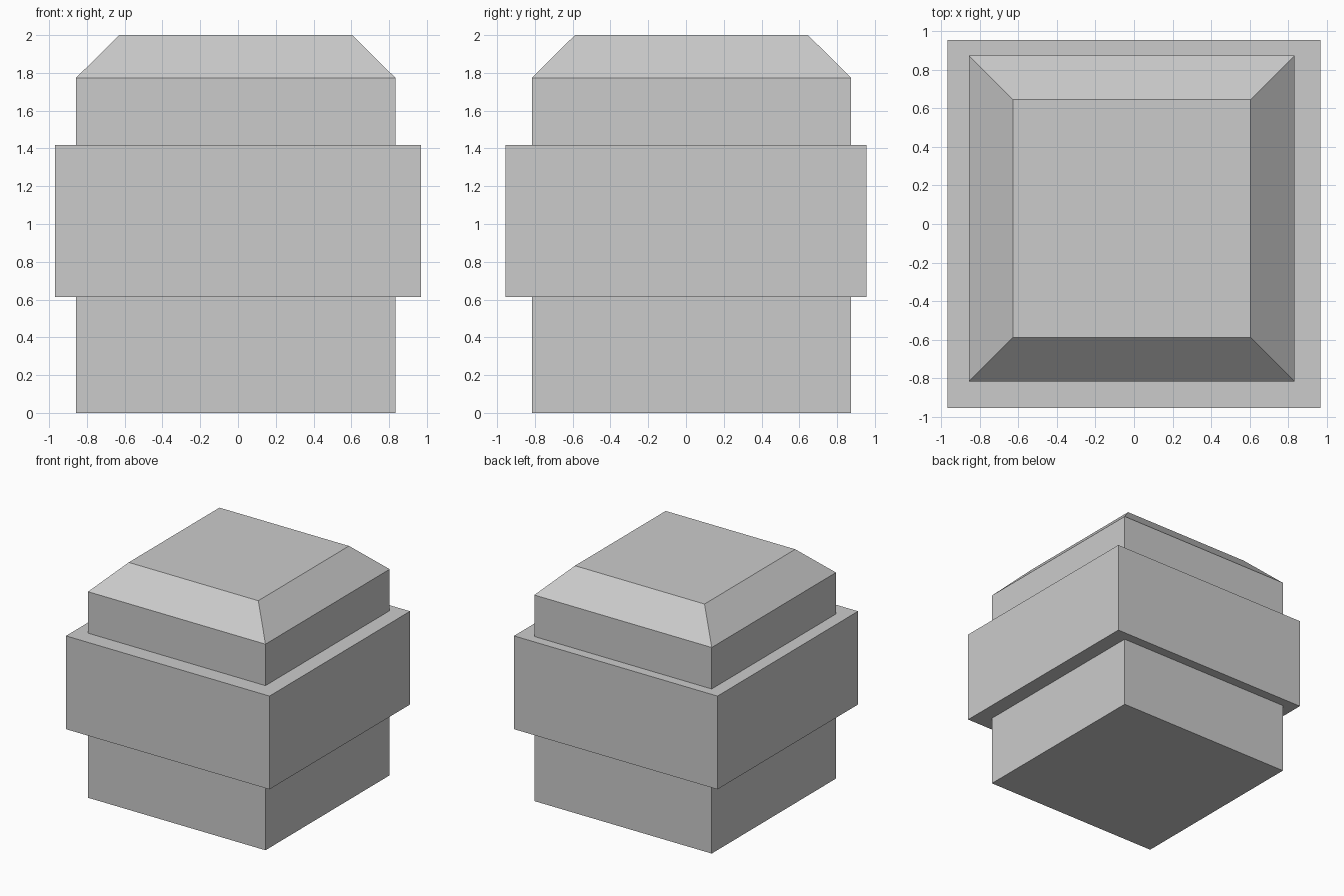
import bpy, bmesh

if "Cube" in bpy.data.objects:
    bpy.data.objects.remove(bpy.data.objects["Cube"])


def stacked_block(name, sections):
    """Loft rectangles (cx, cy, half_x, half_y, z) into a closed solid."""
    bm = bmesh.new()
    rings = []
    for cx, cy, hx, hy, z in sections:
        rings.append([bm.verts.new((cx + sx * hx, cy + sy * hy, z))
                      for sx, sy in ((-1, -1), (1, -1), (1, 1), (-1, 1))])
    for low, high in zip(rings, rings[1:]):
        for i in range(4):
            j = (i + 1) % 4
            bm.faces.new((low[i], low[j], high[j], high[i]))
    bm.faces.new(rings[0][::-1])
    bm.faces.new(rings[-1])
    mesh = bpy.data.meshes.new(name)
    bm.to_mesh(mesh)
    bm.free()
    obj = bpy.data.objects.new(name, mesh)
    bpy.context.collection.objects.link(obj)
    return obj


# Slightly off-centre pillar with a bevelled top
CX, CY = -0.012, 0.029
stacked_block("pillar", [
    (CX, CY, 0.845, 0.845, 0.0),
    (CX, CY, 0.845, 0.845, 1.774),
    (CX, CY, 0.617, 0.617, 2.0),
])

# Wide band around the middle
stacked_block("middle_band", [
    (0, 0, 0.969, 0.956, 0.614),
    (0, 0, 0.969, 0.956, 1.417),
])
